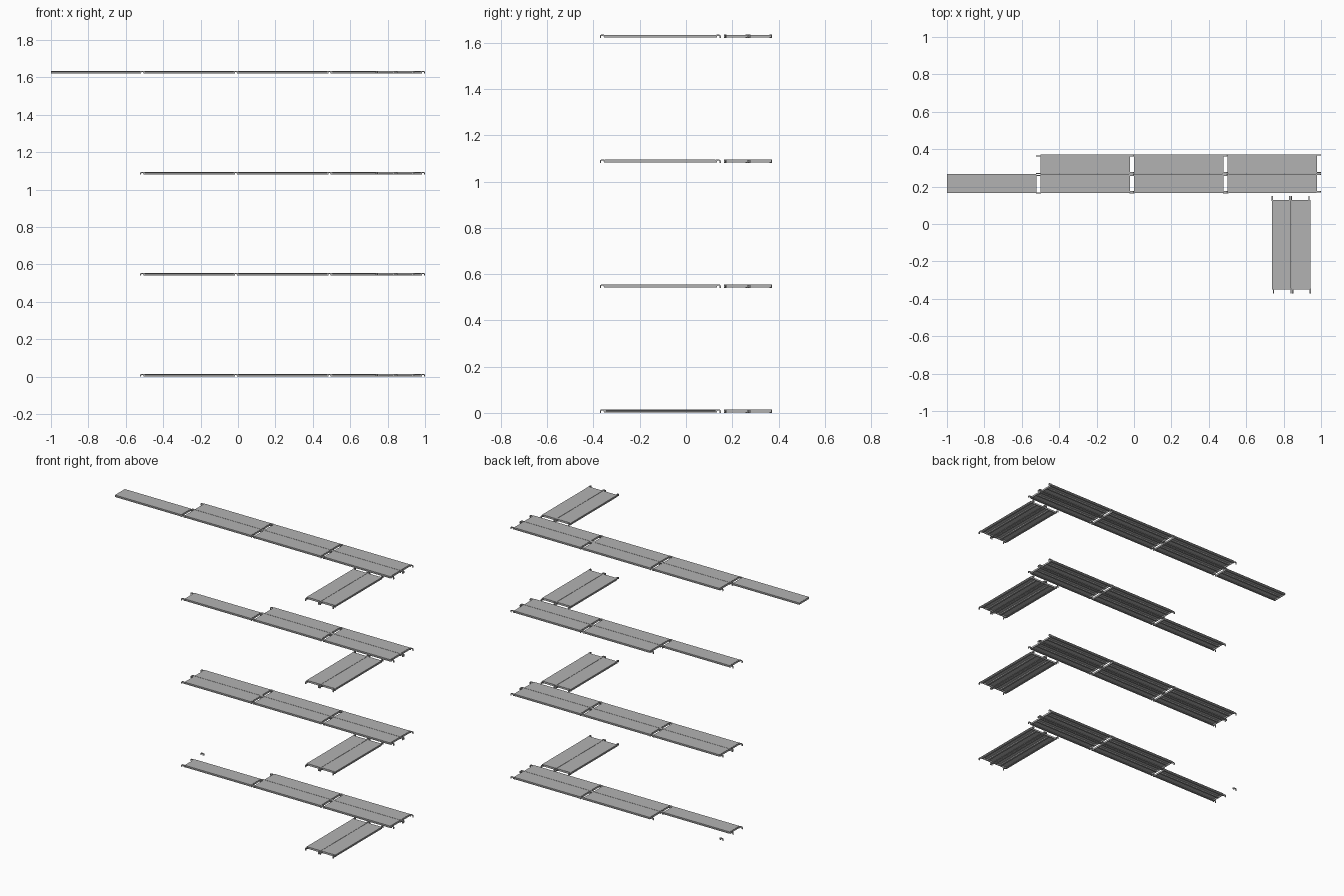
import bpy, bmesh
from mathutils import Matrix

if "Cube" in bpy.data.objects:
    bpy.data.objects.remove(bpy.data.objects["Cube"])

LENGTH, WIDTH, TOP, LOW = 0.477, 0.1015, 0.0145, 0.002
LEVELS = [0.0, 0.540, 1.080, 1.620]

steel = bpy.data.materials.new("dark_steel")
steel.diffuse_color = (0.45, 0.45, 0.45, 1)
steel.use_nodes = True
steel.node_tree.nodes["Principled BSDF"].inputs["Base Color"].default_value = steel.diffuse_color


def extrude_profile(bm, pts, x_axis_profile, start, length):
    """Closed profile: (x, z) swept along y, or (y, z) swept along x."""
    def place(p, t):
        return (p[0], t, p[1]) if x_axis_profile else (t, p[0], p[1])
    a = [bm.verts.new(place(p, start)) for p in pts]
    b = [bm.verts.new(place(p, start + length)) for p in pts]
    n = len(pts)
    bm.faces.new(a)
    bm.faces.new(b[::-1])
    for i in range(n):
        bm.faces.new((a[i], b[i], b[(i + 1) % n], a[(i + 1) % n]))


def add_deck(bm):
    # sheet deck with recessed side channels, bottom lips and a centre rib
    w = WIDTH / 2
    half = [(w, TOP), (w, TOP - .003), (w - .002, TOP - .004),
            (w - .002, LOW + .003), (w, LOW + .002), (w, LOW),
            (w - .012, LOW), (w - .012, LOW + .002), (w - .0045, LOW + .002),
            (w - .0045, TOP - .002), (.006, TOP - .002), (.006, LOW + .003)]
    profile = half + [(-y, z) for y, z in reversed(half)]
    extrude_profile(bm, profile, False, -LENGTH / 2, LENGTH)
    # closing plates under both ends
    y, low, high = w - .002, LOW + .0005, TOP - .001
    plate = [(-y, low), (y, low), (y, high), (-y, high)]
    for start in (-LENGTH / 2 - .0005, LENGTH / 2 - .0035):
        extrude_profile(bm, plate, False, start, .004)


def add_hook(bm, end, side):
    # claw that drops over a scaffold tube; offset so neighbours interleave
    claw = [(-.004, .0135), (.008, .015), (.016, .015), (.021, .013),
            (.023, .009), (.023, 0), (.018, 0), (.018, .007),
            (.015, .010), (.009, .010), (.006, .007), (.006, .002), (-.004, .002)]
    pts = [(end * (LENGTH / 2 + x), z) for x, z in claw]
    y = side * (WIDTH / 2 - .004) + end * .003
    extrude_profile(bm, pts, True, y - .003, .006)


def make_mesh(name, deck, hooks):
    bm = bmesh.new()
    if deck:
        add_deck(bm)
    for end, side in hooks:
        add_hook(bm, end, side)
    bmesh.ops.recalc_face_normals(bm, faces=bm.faces)
    mesh = bpy.data.meshes.new(name)
    bm.to_mesh(mesh)
    bm.free()
    mesh.materials.append(steel)
    return mesh


def put(name, mesh, x, y, z):
    ob = bpy.data.objects.new(name, mesh)
    ob.location = (x, y, z)
    bpy.context.collection.objects.link(ob)


corners = [(e, s) for e in (-1, 1) for s in (-1, 1)]
plank = make_mesh("plank", True, corners)
plain = make_mesh("plain_plank", True, [])
loose = make_mesh("loose_hook", False, [(-1, 1)])
turned = plank.copy()
turned.transform(Matrix(((0, -1, 0, 0), (1, 0, 0, 0), (0, 0, 1, 0), (0, 0, 0, 1))))

FRONT, BACK = 0.2165, 0.3200
COLUMNS = [-0.2615, 0.2385, 0.7385]
for i, z in enumerate(LEVELS):
    # long walkway: two rows of planks, back row is one short on levels 0 and 2
    for j, x in enumerate(COLUMNS):
        put(f"front_plank_{i}_{j}", plank, x, FRONT, z)
        if j > 0 or i % 2:
            put(f"back_plank_{i}_{j}", plank, x, BACK, z)
    # side walkway
    for j, x in enumerate((0.789, 0.8925)):
        put(f"side_plank_{i}_{j}", turned, x, -0.111, z)

# hookless extension on the top level, single hook left on the bottom level
put("extension_plank", plain, -0.7615, FRONT, LEVELS[3])
put("single_hook", loose, COLUMNS[0], BACK, LEVELS[0])
